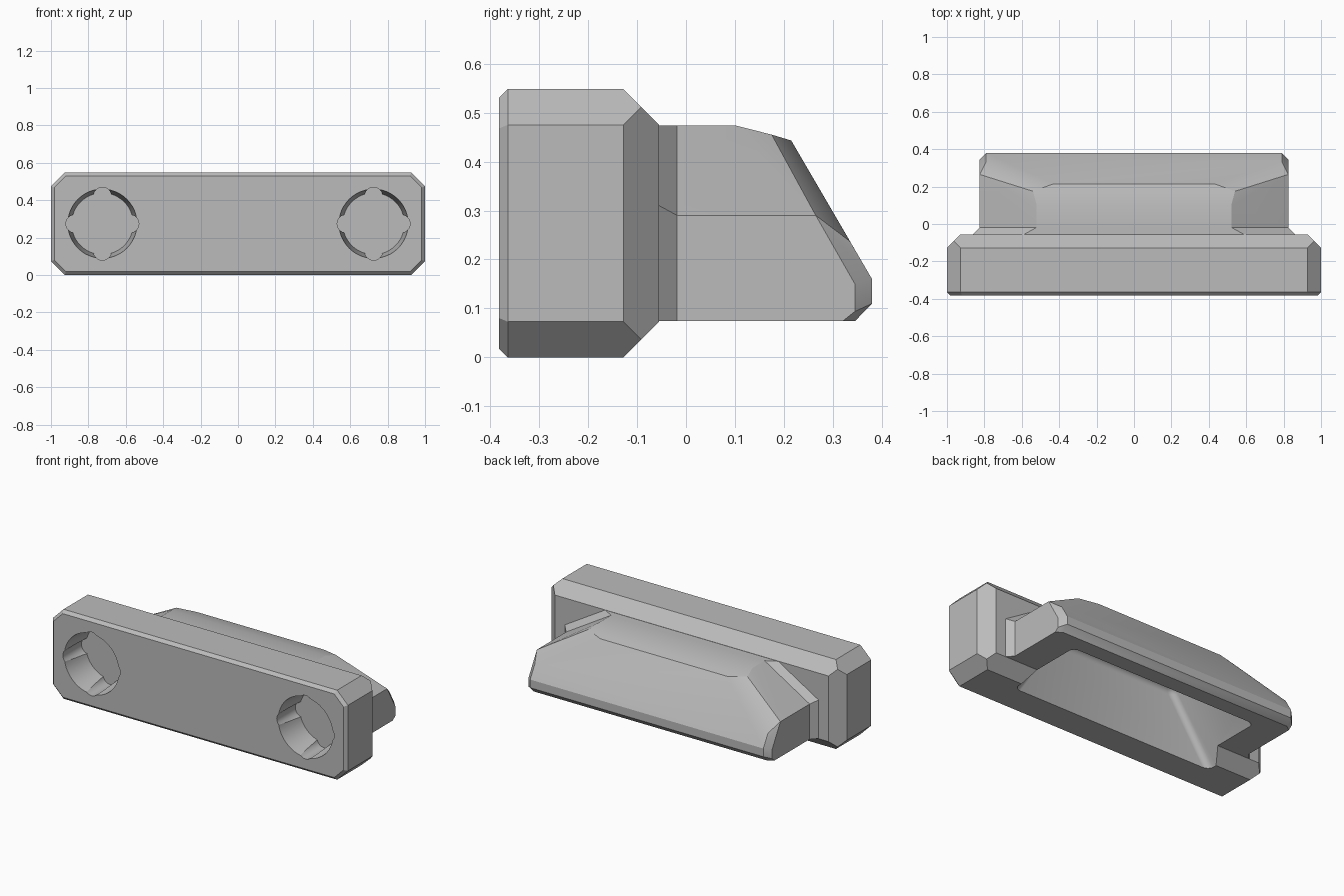
import bpy
import bmesh
import math
from mathutils import Matrix

if "Cube" in bpy.data.objects:
    bpy.data.objects.remove(bpy.data.objects["Cube"], do_unlink=True)

gray = bpy.data.materials.new("plain gray")
gray.use_nodes = True
gray.diffuse_color = (0.5, 0.5, 0.5, 1)
gray.node_tree.nodes["Principled BSDF"].inputs["Base Color"].default_value = (0.5, 0.5, 0.5, 1)


def add_object(name, bm):
    bmesh.ops.recalc_face_normals(bm, faces=bm.faces)
    mesh = bpy.data.meshes.new(name)
    bm.to_mesh(mesh)
    bm.free()
    mesh.materials.append(gray)
    obj = bpy.data.objects.new(name, mesh)
    bpy.context.collection.objects.link(obj)
    return obj


def hull(name, points, round_edges=0):
    """Convex solid from points mirrored across x."""
    bm = bmesh.new()
    for x, y, z in points:
        for side in (-1, 1):
            bm.verts.new((side * x, y, z))
    result = bmesh.ops.convex_hull(bm, input=bm.verts)
    loose = [v for v in bm.verts if not v.link_faces]
    bmesh.ops.delete(bm, geom=loose, context='VERTS')
    bmesh.ops.dissolve_limit(bm, angle_limit=math.radians(1), verts=bm.verts, edges=bm.edges)
    if round_edges:
        bmesh.ops.bevel(bm, geom=list(bm.edges), offset=round_edges, segments=4,
                        profile=0.5, affect='EDGES')
    return add_object(name, bm)


def combine(target, tool, operation):
    mod = target.modifiers.new(operation.title(), 'BOOLEAN')
    mod.operation = operation
    mod.solver = 'EXACT'
    mod.object = tool
    tool.hide_render = True
    bpy.context.view_layer.objects.active = target
    bpy.ops.object.modifier_apply(modifier=mod.name)
    bpy.data.objects.remove(tool, do_unlink=True)


# Front plate: chamfered slab
MID, HALF, CUT = 0.274, 0.274, 0.073


def octagon(y, inset):
    corner = CUT + inset * math.tan(math.radians(22.5))
    pts = []
    for s in (-1, 1):
        pts.append((1 - inset, y, MID + s * (HALF - corner)))
        pts.append((1 - corner, y, MID + s * (HALF - inset)))
    return pts


plate_points = octagon(-0.382, 0.018) + octagon(-0.364, 0) + octagon(-0.128, 0)
for s in (-1, 1):
    plate_points.append((1 - CUT / 2, -0.128 + CUT / 2, MID + s * (HALF - CUT / 2)))
    plate_points.append((1 - CUT, -0.128 + CUT, MID + s * (HALF - CUT)))
body = hull("mounting_block", plate_points)

# Rear wedge with sloping shoulders and chamfered back corners
LOW, TOP = 0.074, 0.474
section = [(0.825, LOW), (0.825, 0.29), (0.52, TOP)]
wedge = hull("rear_wedge", [(x, -0.1, z) for x, z in section] + [
    (0.52, 0.10, TOP), (0.54, 0.175, 0.455), (0.43, 0.215, 0.443),
    (0.825, 0.265, 0.29), (0.79, 0.335, 0.237),
    (0.825, 0.345, 0.15), (0.825, 0.345, LOW + 0.02), (0.79, 0.345, LOW),
    (0.825, 0.32, LOW), (0.79, 0.38, 0.16), (0.79, 0.38, 0.11)])

# Flared neck where the wedge meets the plate
wide = [(0.86, LOW), (0.86, 0.31), (0.587, TOP)]
neck = hull("neck", [(x, y, z) for x, z in wide for y in (-0.1, -0.055)]
            + [(x, -0.018, z) for x, z in section])
combine(body, wedge, 'UNION')
combine(body, neck, 'UNION')

# Hollow underside following the wedge
cavity = hull("cavity_cutter", [
    (0.74, -0.19, -0.08), (0.74, 0.25, -0.08), (0.58, 0.25, 0.16),
    (0.42, 0.13, 0.4), (0.42, -0.19, 0.4)], round_edges=0.035)
combine(body, cavity, 'DIFFERENCE')


# Screw sockets: tapered bore with four round notches
def cylinder(name, x, z, r_front, r_back, depth, sides):
    bm = bmesh.new()
    start, end = -0.40, -0.382 + depth
    turn = Matrix.Translation((x, (start + end) / 2, z)) @ Matrix.Rotation(math.pi / 2, 4, 'X')
    bmesh.ops.create_cone(bm, cap_ends=True, segments=sides, radius1=r_back,
                          radius2=r_front, depth=end - start, matrix=turn)
    return add_object(name, bm)


for side in (-1, 1):
    cx = side * 0.725
    combine(body, cylinder("bore_cutter", cx, MID, 0.187, 0.165, 0.18, 48), 'DIFFERENCE')
    for k in range(4):
        a = k * math.pi / 2
        notch = cylinder("notch_cutter", cx + 0.147 * math.cos(a), MID + 0.147 * math.sin(a),
                         0.048, 0.048, 0.18, 24)
        combine(body, notch, 'DIFFERENCE')

bpy.ops.object.select_all(action='DESELECT')
body.select_set(True)
bpy.context.view_layer.objects.active = body
bpy.ops.object.shade_smooth_by_angle(angle=math.radians(25))
